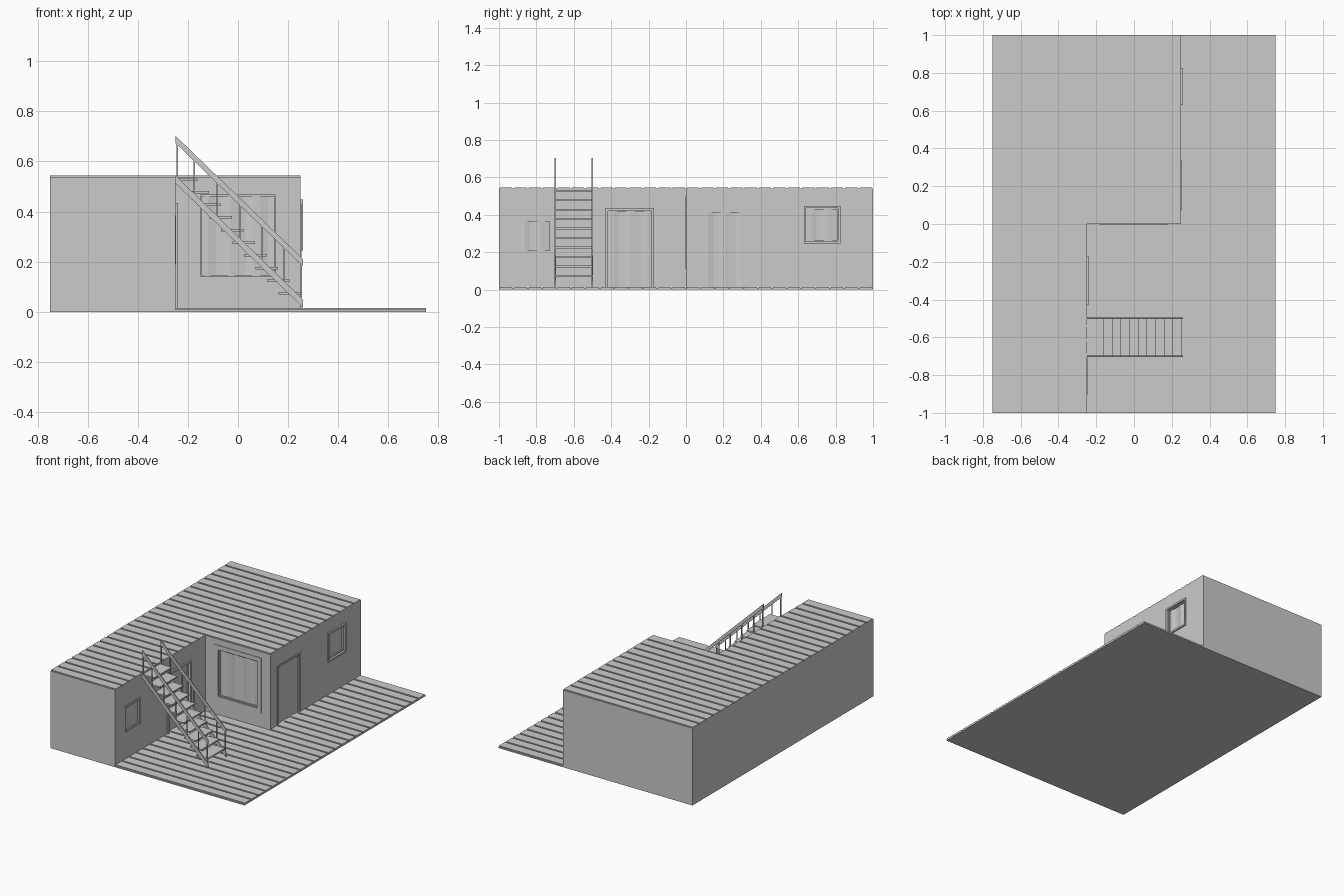
import bpy, bmesh, math

if "Cube" in bpy.data.objects:
    bpy.data.objects.remove(bpy.data.objects["Cube"])

DECK, ROOF = 0.015, 0.545


def finish(name, bm):
    bmesh.ops.recalc_face_normals(bm, faces=bm.faces)
    me = bpy.data.meshes.new(name)
    bm.to_mesh(me)
    bm.free()
    ob = bpy.data.objects.new(name, me)
    bpy.context.collection.objects.link(ob)
    return ob


def prism(bm, pts, vec):
    """Extrude a closed 3D outline along vec."""
    a = [bm.verts.new(p) for p in pts]
    b = [bm.verts.new([p[i] + vec[i] for i in range(3)]) for p in pts]
    bm.faces.new(a)
    bm.faces.new(b[::-1])
    n = len(pts)
    for i in range(n):
        j = (i + 1) % n
        bm.faces.new((a[i], b[i], b[j], a[j]))


def box(bm, p, q):
    (x0, y0, z0), (x1, y1, z1) = [[f(c) for c in zip(p, q)] for f in (min, max)]
    prism(bm, [(x0, y0, z0), (x1, y0, z0), (x1, y1, z0), (x0, y1, z0)], (0, 0, z1 - z0))


# deck slab
bm = bmesh.new()
box(bm, (-0.75, -1, 0), (0.75, 1, 0.009))
finish("deck_base", bm)

# boards on the deck and on the roof
deck, roof = bmesh.new(), bmesh.new()
N, GAP = 26, 0.012
pitch = 2 / N
for i in range(N):
    y0, y1 = -1 + i * pitch + GAP / 2, -1 + (i + 1) * pitch - GAP / 2
    edge = -0.25 if i < N // 2 else 0.25
    box(deck, (edge, y0, 0.009), (0.75, y1, DECK))
    box(roof, (-0.75, y0, ROOF - 0.006), (edge, y1, ROOF))
finish("deck_boards", deck)
finish("roof_boards", roof)

# L-shaped house body
bm = bmesh.new()
outline = [(-0.75, -1), (-0.25, -1), (-0.25, 0), (0.25, 0), (0.25, 1), (-0.75, 1)]
prism(bm, [(x, y, 0.009) for x, y in outline], (0, 0, ROOF - 0.015))
house = finish("house_walls", bm)

cut = bmesh.new()


def opening(name, axis, wall, a0, a1, z0, z1, border, proud, door=False):
    """Framed recess with a pleated curtain; a runs along the wall."""
    def P(a, out, z):
        return (wall + out, a, z) if axis == "x" else (a, wall - out, z)

    def ring(bm, a0, a1, z0, z1, w, o0, o1):
        box(bm, P(a0, o0, z0), P(a0 + w, o1, z1))
        box(bm, P(a1 - w, o0, z0), P(a1, o1, z1))
        box(bm, P(a0 + w, o0, z1 - w), P(a1 - w, o1, z1))
        if not door:
            box(bm, P(a0 + w, o0, z0), P(a1 - w, o1, z0 + w))

    b0, b1, c1 = a0 + border, a1 - border, z1 - border
    c0 = z0 if door else z0 + border
    bm = bmesh.new()
    ring(bm, a0, a1, z0, z1, border, -0.002, proud)
    ring(bm, b0, b1, c0, c1, 0.007, -0.018, -0.004)
    finish(name + "_frame", bm)
    box(cut, P(b0, -0.02, c0), P(b1, 0.02, c1))
    bm = bmesh.new()
    n = max(6, round((b1 - b0) / 0.03))
    cols = []
    for i in range(n + 1):
        a = b0 + (b1 - b0) * i / n
        o = -0.012 + 0.004 * math.sin(i * 1.9)
        cols.append([bm.verts.new(P(a, o, z)) for z in (c0, c1)])
    for l, r in zip(cols, cols[1:]):
        bm.faces.new((l[0], r[0], r[1], l[1]))
    finish(name + "_curtain", bm)


opening("side_door", "x", -0.25, -0.43, -0.17, DECK, 0.435, 0.014, 0.01, True)
opening("main_door", "x", 0.25, 0.075, 0.34, DECK, 0.43, 0.012, 0.003, True)
opening("back_window", "x", 0.25, 0.63, 0.825, 0.245, 0.448, 0.012, 0.01)
opening("small_window", "x", -0.25, -0.905, -0.71, 0.188, 0.385, 0.014, 0.003)
opening("large_window", "y", 0.0, -0.18, 0.18, 0.11, 0.497, 0.03, 0.004)

# cut the recesses into the walls
cutter = finish("recess_cutter", cut)
mod = house.modifiers.new("recesses", "BOOLEAN")
mod.object = cutter
mod.solver = "EXACT"
bpy.context.view_layer.objects.active = house
house.select_set(True)
bpy.ops.object.modifier_apply(modifier=mod.name)
bpy.data.objects.remove(cutter)

# stair treads
bm = bmesh.new()
for i in range(10):
    x, z = -0.206 + i * 0.0459, 0.528 - i * 0.0505
    box(bm, (x - 0.045, -0.697, z - 0.005), (x + 0.045, -0.503, z + 0.005))
finish("stair_treads", bm)

# stringers, handrails and posts on both sides
X0, X1, W = -0.25, 0.26, 0.008
for side, y in (("front", -0.704), ("rear", -0.504)):
    for part, zt, zb, h in (("stringer", 0.545, 0.048, 0.032), ("handrail", 0.703, 0.21, 0.029)):
        bm = bmesh.new()
        prism(bm, [(X0, y, zt), (X1, y, zb), (X1, y, zb - h), (X0, y, zt - h)], (0, W, 0))
        finish(f"{side}_{part}", bm)
    bm = bmesh.new()
    for x in (-0.243, -0.175, -0.082, 0.008, 0.095, 0.185, 0.252):
        t = (x - X0) / (X1 - X0)
        box(bm, (x - 0.003, y + 0.001, 0.53 - 0.497 * t), (x + 0.003, y + W - 0.001, 0.69 - 0.493 * t))
    finish(f"{side}_rail_posts", bm)
